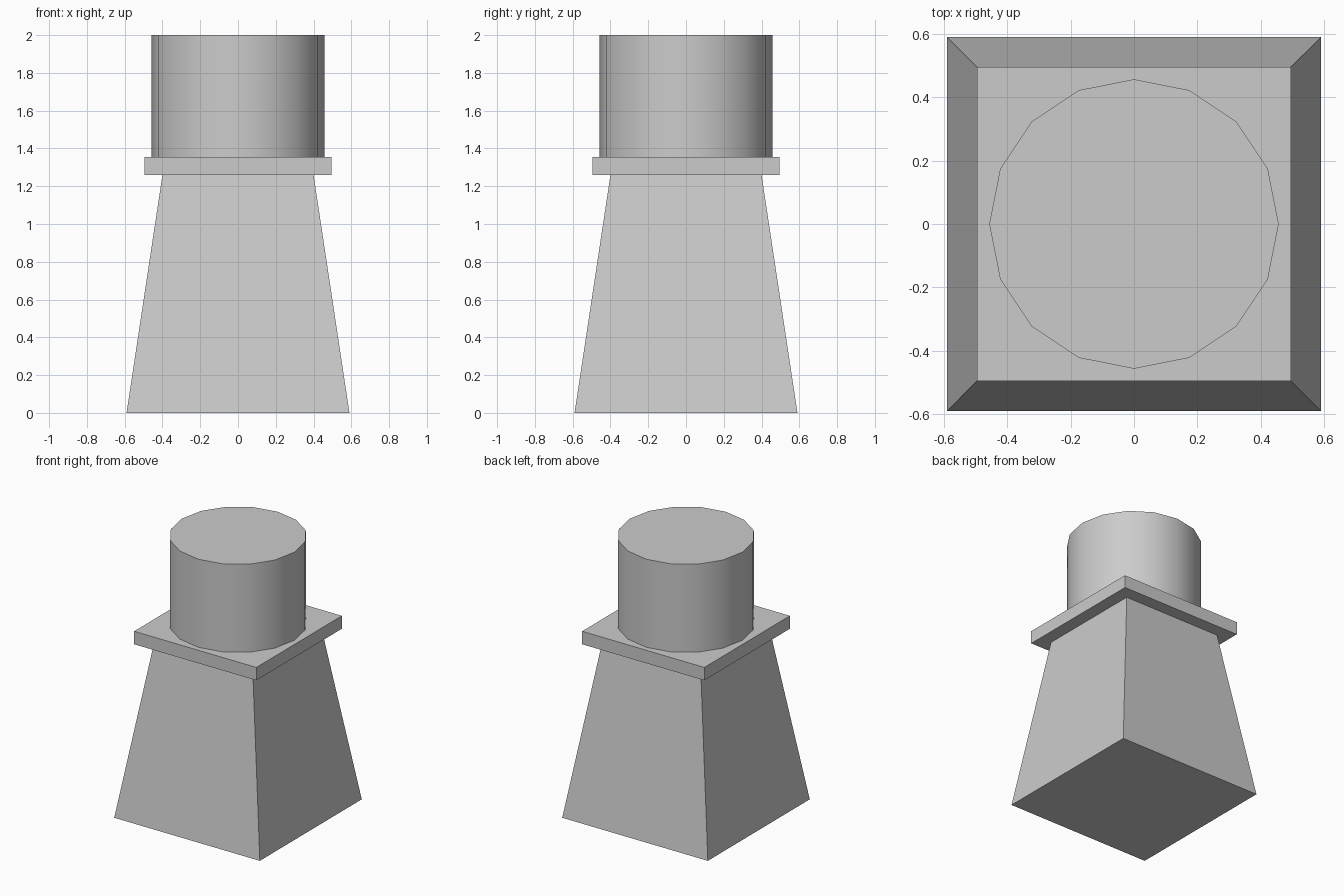
import bpy
import math

cube = bpy.data.objects.get("Cube")
if cube:
    bpy.data.objects.remove(cube, do_unlink=True)

# Single plain grey
grey = bpy.data.materials.new("light_grey")
grey.use_nodes = True
colour = (0.6, 0.6, 0.6, 1)
grey.diffuse_color = colour
grey.node_tree.nodes["Principled BSDF"].inputs["Base Color"].default_value = colour


def prism(name, sides, r_bottom, r_top, z_bottom, z_top, turn=0.0):
    """Upright prism or frustum between two heights, radii to the corners."""
    bpy.ops.mesh.primitive_cone_add(
        vertices=sides, radius1=r_bottom, radius2=r_top,
        depth=z_top - z_bottom, location=(0, 0, (z_bottom + z_top) / 2),
        rotation=(0, 0, turn))
    obj = bpy.context.object
    obj.name = name
    obj.data.materials.append(grey)
    bpy.ops.object.transform_apply(location=True, rotation=True, scale=True)
    return obj


DIAG = math.sqrt(2)
SQUARE = math.radians(45)

# Tapered square pedestal
prism("tapered_base", 4, 0.59 * DIAG, 0.4 * DIAG, 0, 1.26, SQUARE)

# Overhanging square slab
prism("square_slab", 4, 0.495 * DIAG, 0.495 * DIAG, 1.26, 1.355, SQUARE)

# Round drum with smooth sides and sharp rims
prism("round_drum", 16, 0.457, 0.457, 1.355, 2.0)
bpy.ops.object.shade_smooth_by_angle(angle=math.radians(30))
